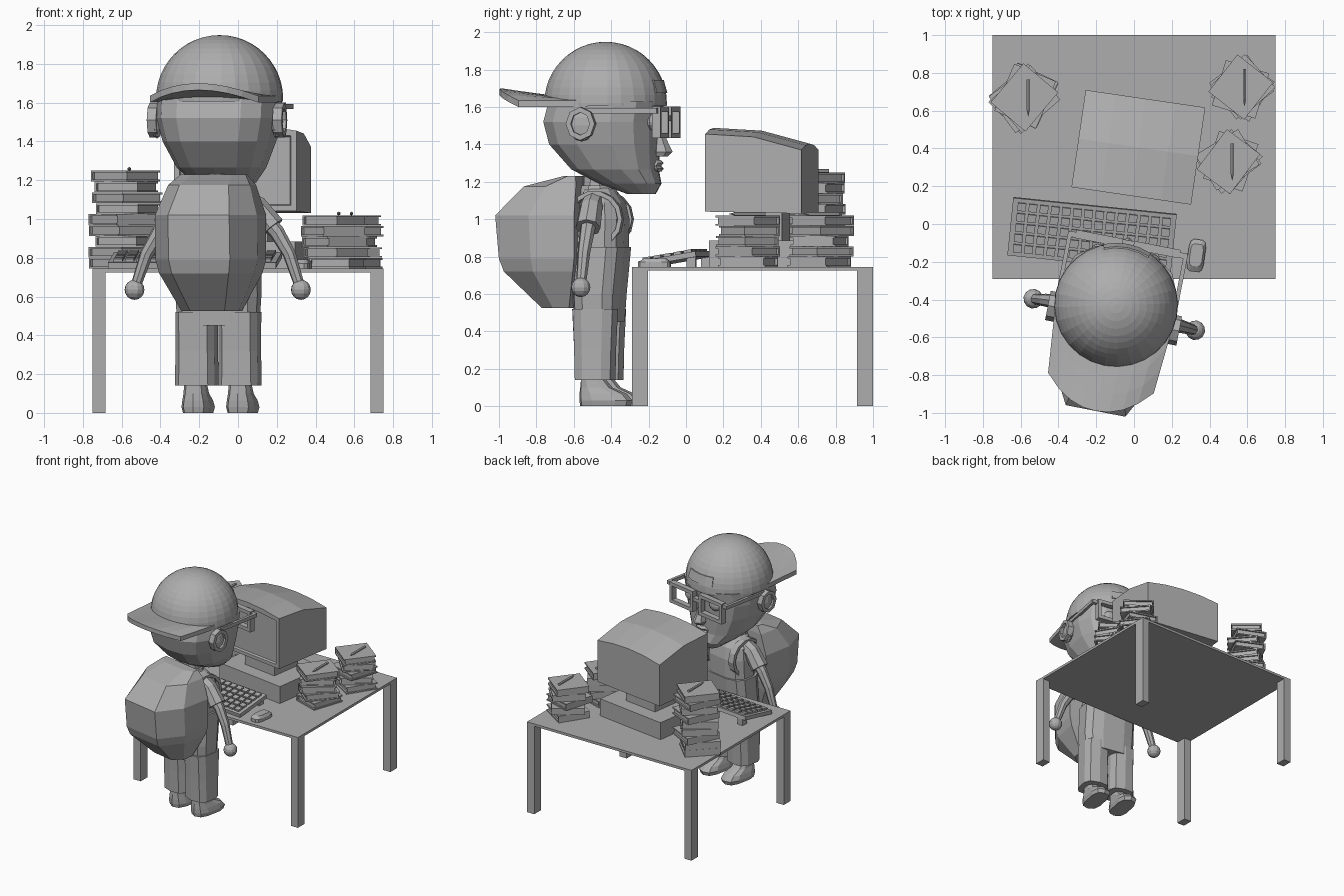
import bpy, bmesh, math, random
from mathutils import Matrix, Vector

if "Cube" in bpy.data.objects:
    bpy.data.objects.remove(bpy.data.objects["Cube"])

random.seed(4)
grey = bpy.data.materials.new("plain grey")
grey.diffuse_color = (0.42, 0.42, 0.42, 1)
grey.use_nodes = True
grey.node_tree.nodes["Principled BSDF"].inputs["Base Color"].default_value = grey.diffuse_color
I = Matrix.Identity(4)

def place(x, y, z, deg):
    return Matrix.Translation((x, y, z)) @ Matrix.Rotation(math.radians(deg), 4, 'Z')

BODY = place(-0.095, -0.43, 0, -11)      # figure faces +y, turned slightly

def finish(name, bm, M=I):
    bmesh.ops.transform(bm, matrix=M, verts=bm.verts)
    bmesh.ops.recalc_face_normals(bm, faces=bm.faces)
    me = bpy.data.meshes.new(name)
    bm.to_mesh(me)
    bm.free()
    me.materials.append(grey)
    ob = bpy.data.objects.new(name, me)
    bpy.context.collection.objects.link(ob)
    return ob

def add_box(bm, c, d, M=I):
    bmesh.ops.create_cube(bm, size=1, matrix=M @ Matrix.Translation(c) @ Matrix.Diagonal((*d, 1)))

def boxes(name, items, M=I):
    bm = bmesh.new()
    for c, d in items:
        add_box(bm, c, d)
    return finish(name, bm, M)

def round_section(n, p=0.75):
    out = []
    for i in range(n):
        a = 2 * math.pi * (i + 0.5) / n
        c, s = math.cos(a), math.sin(a)
        out.append((math.copysign(abs(c) ** p, c), 0.5 + 0.5 * math.copysign(abs(s) ** p, s)))
    return out

def loft(name, rings, section, cx=0, M=BODY):
    """rings: (z, half width, back y, front y)"""
    bm = bmesh.new()
    rows = [[bm.verts.new((cx + w * u, b + (f - b) * v, z)) for u, v in section]
            for z, w, b, f in rings]
    n = len(section)
    for r, s in zip(rows, rows[1:]):
        for i in range(n):
            bm.faces.new((r[i], r[(i + 1) % n], s[(i + 1) % n], s[i]))
    bm.faces.new(rows[0])
    bm.faces.new(rows[-1])
    return finish(name, bm, M)

def tube(name, pts, radii, n=8, M=BODY):
    bm = bmesh.new()
    pts = [Vector(p) for p in pts]
    rows = []
    for i, p in enumerate(pts):
        d = (pts[min(i + 1, len(pts) - 1)] - pts[max(i - 1, 0)]).normalized()
        a = d.cross(Vector((0, 1, 0))).normalized()
        b = d.cross(a)
        rows.append([bm.verts.new(p + radii[i] * (a * math.cos(t) + b * math.sin(t)))
                     for t in (2 * math.pi * k / n for k in range(n))])
    for r, s in zip(rows, rows[1:]):
        for i in range(n):
            bm.faces.new((r[i], r[(i + 1) % n], s[(i + 1) % n], s[i]))
    bm.faces.new(rows[0])
    bm.faces.new(rows[-1])
    return finish(name, bm, M)

def ellipsoid(name, c, r, M=BODY, seg=12, ring=8):
    bm = bmesh.new()
    bmesh.ops.create_uvsphere(bm, u_segments=seg, v_segments=ring, radius=1,
                              matrix=Matrix.Translation(c) @ Matrix.Diagonal((*r, 1)))
    return finish(name, bm, M)

def ring_yz(name, c, ry, rz, tx, tr, n, M=BODY):
    """band of rectangular section looping in the y-z plane"""
    bm = bmesh.new()
    rows = []
    for i in range(n):
        a = 2 * math.pi * i / n
        rows.append([bm.verts.new((c[0] + dx, c[1] + (ry + dr) * math.cos(a), c[2] + (rz + dr) * math.sin(a)))
                     for dx, dr in ((-tx, -tr), (tx, -tr), (tx, tr), (-tx, tr))])
    for i in range(n):
        r, s = rows[i], rows[(i + 1) % n]
        for k in range(4):
            bm.faces.new((r[k], r[(k + 1) % 4], s[(k + 1) % 4], s[k]))
    return finish(name, bm, M)

# desk
boxes("desk_top", [((0, 0.355, 0.735), (1.5, 1.29, 0.02))])
boxes("desk_legs", [((x, y, 0.363), (0.065, 0.086, 0.726)) for x in (-0.717, 0.717) for y in (-0.247, 0.957)])

# head, neck, torso, trousers
loft("head", [(1.135, 0.09, 0.12, 0.27), (1.19, 0.16, -0.03, 0.30), (1.265, 0.225, -0.18, 0.285),
              (1.40, 0.285, -0.30, 0.29), (1.52, 0.315, -0.33, 0.295), (1.63, 0.315, -0.30, 0.31)], round_section(14))
loft("neck", [(1.10, 0.09, -0.13, 0.045), (1.25, 0.075, -0.12, 0.03)], round_section(10, 1))
loft("torso", [(0.82, 0.20, -0.15, 0.115), (1.0, 0.195, -0.15, 0.12), (1.09, 0.18, -0.13, 0.10),
               (1.145, 0.13, -0.12, 0.06), (1.17, 0.09, -0.11, 0.04)], round_section(12))
loft("collar", [(1.12, 0.12, -0.15, 0.07), (1.18, 0.10, -0.14, 0.055)], round_section(10, 1))
loft("hips", [(0.45, 0.21, -0.155, 0.09), (0.60, 0.22, -0.165, 0.10), (0.85, 0.215, -0.155, 0.125)], round_section(12, 0.65))

for s, side in ((-1, "left"), (1, "right")):
    loft(side + "_trouser_leg", [(0.14, 0.108, -0.145, 0.075), (0.32, 0.105, -0.15, 0.08), (0.52, 0.105, -0.16, 0.09)],
         round_section(10, 0.65), s * 0.113)
    loft(side + "_shoe", [(0, 0.07, -0.115, 0.16), (0.03, 0.078, -0.12, 0.17), (0.065, 0.072, -0.12, 0.14),
                          (0.10, 0.062, -0.115, 0.06), (0.16, 0.055, -0.11, 0.01)], round_section(10, 0.7), s * 0.117)
    # arms and hands
    tube(side + "_sleeve", [(s * 0.13, -0.04, 1.09), (s * 0.20, -0.04, 1.06), (s * 0.285, -0.04, 0.955)], [0.06, 0.062, 0.068])
    tube(side + "_arm", [(s * 0.22, -0.04, 1.03), (s * 0.31, -0.04, 0.93), (s * 0.375, -0.045, 0.82), (s * 0.432, -0.05, 0.65)],
         [0.045, 0.04, 0.034, 0.027])
    ellipsoid(side + "_hand", (s * 0.437, -0.05, 0.635), (0.052, 0.052, 0.052))
    # rucksack strap
    ring_yz(side + "_strap", (s * 0.14, -0.03, 1.0), 0.14, 0.14, 0.028, 0.012, 14)
    # ear: disc with raised rim
    ellipsoid(side + "_ear", (s * 0.315, -0.07, 1.5), (0.03, 0.07, 0.085), seg=8, ring=6)
    ring_yz(side + "_ear_rim", (s * 0.33, -0.07, 1.51), 0.065, 0.075, 0.024, 0.014, 8)
    # eye and glasses rim
    ellipsoid(side + "_eye", (s * 0.13, 0.275, 1.52), (0.055, 0.03, 0.045))
    boxes(side + "_glasses_rim", [((s * 0.155, 0.33, z), (0.25, 0.045, 0.028)) for z in (1.447, 1.587)] +
          [((s * x, 0.33, 1.517), (0.028, 0.045, 0.168)) for x in (0.044, 0.266)] +
          [((s * 0.312, 0.13, 1.58), (0.022, 0.40, 0.028)), ((s * 0.29, 0.325, 1.58), (0.06, 0.03, 0.028))], BODY)
boxes("glasses_bridge", [((0, 0.33, 1.54), (0.07, 0.04, 0.028))], BODY)
loft("nose", [(1.335, 0.035, 0.26, 0.34), (1.36, 0.05, 0.26, 0.365), (1.40, 0.038, 0.26, 0.345), (1.49, 0.02, 0.26, 0.305)], round_section(6, 1))
loft("lips", [(1.255, 0.04, 0.25, 0.305), (1.27, 0.06, 0.25, 0.315), (1.285, 0.065, 0.25, 0.30),
              (1.30, 0.055, 0.25, 0.315), (1.315, 0.03, 0.25, 0.30)], round_section(8, 1))

# cap worn backwards: dome, rim band, adjuster panel, brim
bm = bmesh.new()
bmesh.ops.create_uvsphere(bm, u_segments=28, v_segments=24, radius=0.328, matrix=Matrix.Translation((0, 0, 1.62)))
cut = bmesh.ops.bisect_plane(bm, geom=bm.verts[:] + bm.edges[:] + bm.faces[:], plane_co=(0, 0, 1.605),
                             plane_no=(0, 0, 1), clear_inner=True)
bmesh.ops.contextual_create(bm, geom=[e for e in cut["geom_cut"] if isinstance(e, bmesh.types.BMEdge)])
finish("cap_dome", bm, BODY)

bm = bmesh.new()
rows = []
for r in (0.27, 0.335):
    for z in (1.675, 1.745):
        rr = math.sqrt(max(r * r - (z - 1.62) ** 2, 0))
        rows.append([bm.verts.new((rr * math.sin(a), rr * math.cos(a), z)) for a in (-0.4, -0.2, 0, 0.2, 0.4)])
for a, b in ((0, 1), (2, 3), (0, 2), (1, 3)):
    for i in range(4):
        bm.faces.new((rows[a][i], rows[a][i + 1], rows[b][i + 1], rows[b][i]))
for i in (0, 4):
    bm.faces.new((rows[0][i], rows[1][i], rows[3][i], rows[2][i]))
finish("cap_adjuster", bm, BODY)

bm = bmesh.new()
grid = []
for i in range(9):
    u = -1 + i / 4
    col = []
    for j in range(4):
        t = j / 3
        xi, xo = 0.318 * u, 0.285 * u
        yi = -math.sqrt(max(0.325 ** 2 - xi * xi, 0)) + 0.03
        yo = -0.42 - 0.15 * (1 - abs(u) ** 2.2)
        z = 1.635 + (0.025 + 0.04 * t) * (1 - u * u)
        col.append([bm.verts.new((xi + (xo - xi) * t, yi + (yo - yi) * t, z - dz)) for dz in (0, 0.035)])
    grid.append(col)
for i in range(8):
    for j in range(3):
        for k in (0, 1):
            bm.faces.new((grid[i][j][k], grid[i + 1][j][k], grid[i + 1][j + 1][k], grid[i][j + 1][k]))
    for j in (0, 3):
        bm.faces.new((grid[i][j][0], grid[i + 1][j][0], grid[i + 1][j][1], grid[i][j][1]))
for i in (0, 8):
    for j in range(3):
        bm.faces.new((grid[i][j][0], grid[i][j + 1][0], grid[i][j + 1][1], grid[i][j][1]))
finish("cap_brim", bm, BODY)

# rucksack
pack = [(1, 1), (1, 0.45), (0.6, 0), (-0.6, 0), (-1, 0.45), (-1, 1)]
loft("rucksack", [(0.525, 0.15, -0.33, -0.17), (0.72, 0.25, -0.525, -0.13), (0.79, 0.268, -0.55, -0.12),
                  (1.02, 0.268, -0.57, -0.12), (1.175, 0.215, -0.42, -0.12), (1.23, 0.17, -0.21, -0.13)], pack)

# monitor with arched top, recessed screen, stand and case
MON = place(0.023, 0.406, 0, -8.3)
bm = bmesh.new()
rows = []
for y, b, top in ((-0.26, 1.04, 1.455), (0.0, 1.035, 1.44), (0.26, 1.03, 1.37)):
    rows.append([bm.verts.new((0.32 * u, y, top + 0.033 * (1 - u * u))) for u in (-1, -0.5, 0, 0.5, 1)] +
                [bm.verts.new((0.32, y, b)), bm.verts.new((-0.32, y, b))])
for r, s in zip(rows, rows[1:]):
    for i in range(7):
        bm.faces.new((r[i], r[(i + 1) % 7], s[(i + 1) % 7], s[i]))
front = bm.faces.new(rows[0])
bm.faces.new(rows[2])
bmesh.ops.recalc_face_normals(bm, faces=bm.faces)
bmesh.ops.inset_region(bm, faces=[front], thickness=0.04)
bmesh.ops.inset_region(bm, faces=[front], thickness=0.01, depth=-0.015)
finish("monitor", bm, MON)
boxes("monitor_stand", [((0, 0, 0.96), (0.30, 0.26, 0.18))], MON)
boxes("computer_case", [((0, 0, 0.815), (0.62, 0.48, 0.14))], MON)

# keyboard
KEY = place(-0.222, -0.056, 0.787, -5.9)
TILT = KEY @ Matrix.Rotation(math.radians(10), 4, 'X')
boxes("keyboard_base", [((0, 0, 0), (0.87, 0.31, 0.03))], TILT)
boxes("keyboard_keys", [((-0.385 + 0.0592 * i, -0.112 + 0.056 * j, 0.022), (0.045, 0.042, 0.016))
                        for i in range(14) for j in range(5)], TILT)
boxes("keyboard_feet", [((x, 0.125, -0.012), (0.05, 0.05, 0.06)) for x in (-0.38, 0.38)], KEY)

# mouse
loft("mouse", [(0.745, 0.046, -0.09, 0.085), (0.77, 0.046, -0.09, 0.085), (0.79, 0.034, -0.06, 0.06)],
     round_section(12, 0.5), 0, place(0.33, -0.165, 0, -8))

# book stacks, each with a pencil on top
def stack(name, x, y, deg, count, height, w, d):
    bm = bmesh.new()
    h = height / count
    for i in range(count):
        last = i == count - 1
        M = place(x + (0 if last else random.uniform(-0.015, 0.015)), y + (0 if last else random.uniform(-0.015, 0.015)),
                  0.745 + h * i, deg + (0 if last else random.uniform(-24, 24)))
        add_box(bm, (0, 0, 0.005), (w, d, 0.01), M)
        add_box(bm, (0, 0, h - 0.006), (w, d, 0.01), M)
        add_box(bm, (0.004, 0, h / 2), (w - 0.02, d - 0.024, h - 0.012), M)
        add_box(bm, (-w / 2 + 0.005, 0, h / 2), (0.01, d, h - 0.002), M)
    finish(name + "_books", bm)
    bm = bmesh.new()
    lay = place(x + 0.02, y, 0.745 + height + 0.008, 0) @ Matrix.Rotation(math.pi / 2, 4, 'X')
    bmesh.ops.create_cone(bm, cap_ends=True, segments=6, radius1=0.01, radius2=0.01, depth=0.16,
                          matrix=lay @ Matrix.Translation((0, 0, -0.015)))
    bmesh.ops.create_cone(bm, cap_ends=True, segments=6, radius1=0.01, radius2=0.001, depth=0.035,
                          matrix=lay @ Matrix.Translation((0, 0, 0.0825)))
    finish(name + "_pencil", bm)

stack("left", -0.58, 0.67, -40, 9, 0.505, 0.24, 0.27)
stack("rear_right", 0.565, 0.725, -38, 5, 0.275, 0.24, 0.25)
stack("front_right", 0.50, 0.33, -37, 5, 0.275, 0.22, 0.265)
